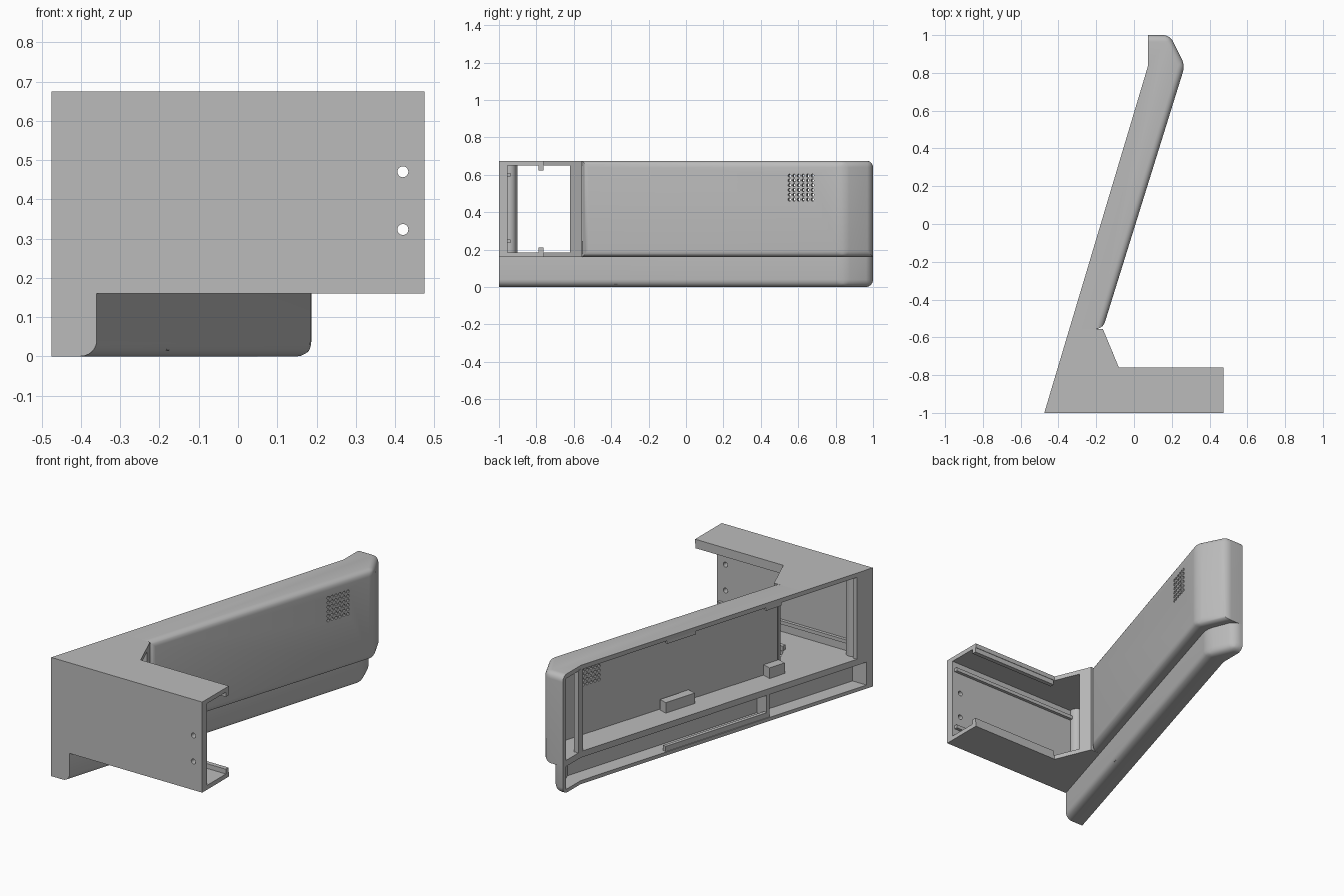
import bpy, bmesh, math
from mathutils import Matrix, Vector

if "Cube" in bpy.data.objects:
    bpy.data.objects.remove(bpy.data.objects["Cube"])

grey = bpy.data.materials.new("plain grey")
grey.use_nodes = True
grey.diffuse_color = (0.5, 0.5, 0.5, 1)
grey.node_tree.nodes["Principled BSDF"].inputs["Base Color"].default_value = (0.5, 0.5, 0.5, 1)

SLOPE = 0.55 / 1.84                      # lean of the arm in plan
TURN = -math.atan(SLOPE)
INWARD = Vector((math.cos(TURN), math.sin(TURN)))


def finish(name, bm):
    bmesh.ops.recalc_face_normals(bm, faces=bm.faces)
    mesh = bpy.data.meshes.new(name)
    bm.to_mesh(mesh)
    bm.free()
    mesh.materials.append(grey)
    obj = bpy.data.objects.new(name, mesh)
    bpy.context.collection.objects.link(obj)
    return obj


def prism(name, outline, z0, z1, top=(), bottom=(), posts=(), radius=0.03):
    """Extrude a plan outline; round the listed corner chains and upright edges."""
    bm = bmesh.new()
    low = [bm.verts.new((x, y, z0)) for x, y in outline]
    high = [bm.verts.new((x, y, z1)) for x, y in outline]
    bm.faces.new(low)
    bm.faces.new(high)
    n = len(outline)
    for i in range(n):
        j = (i + 1) % n
        bm.faces.new((low[i], low[j], high[j], high[i]))
    pairs = [(low[i], high[i]) for i in posts]
    for ring, chain in ((low, bottom), (high, top)):
        pairs += [(ring[a], ring[b]) for a, b in zip(chain, chain[1:])]
    edges = [bm.edges.get(p) for p in pairs]
    if edges:
        bmesh.ops.bevel(bm, geom=edges, offset=radius, segments=6, profile=0.5,
                        affect='EDGES', clamp_overlap=True)
    return finish(name, bm)


def box(name, centre, size, turn=0.0):
    bm = bmesh.new()
    m = Matrix.Translation(centre) @ Matrix.Rotation(turn, 4, 'Z') @ Matrix.Diagonal((*size, 1))
    bmesh.ops.create_cube(bm, size=1, matrix=m)
    return finish(name, bm)


def arm_box(name, y, depth, z0, z1, length, thick):
    """Box aligned with the arm, set a given depth behind its open side."""
    p = Vector((-0.475 + SLOPE * (y + 1), y)) + INWARD * depth
    return box(name, (p.x, p.y, (z0 + z1) / 2), (thick, length, z1 - z0), TURN)


def rods(name, centres, radius, length, axis, sides):
    bm = bmesh.new()
    spin = Vector((0, 0, 1)).rotation_difference(Vector(axis)).to_matrix().to_4x4()
    for c in centres:
        bmesh.ops.create_cone(bm, cap_ends=True, segments=sides, radius1=radius, radius2=radius,
                              depth=length, matrix=Matrix.Translation(c) @ spin)
    return finish(name, bm)


def cut(obj, *cutters):
    bpy.context.view_layer.objects.active = obj
    for c in cutters:
        mod = obj.modifiers.new("opening", 'BOOLEAN')
        mod.operation = 'DIFFERENCE'
        mod.solver = 'EXACT'
        mod.object = c
        bpy.ops.object.modifier_apply(modifier=mod.name)


def smooth(obj):
    bpy.ops.object.select_all(action='DESELECT')
    obj.select_set(True)
    bpy.context.view_layer.objects.active = obj
    bpy.ops.object.shade_smooth_by_angle(angle=math.radians(30))


# Outer shells
leg = prism("front_housing", [(-0.475, -1), (0.475, -1), (0.475, -0.76), (-0.08, -0.76),
                              (-0.165, -0.555), (-0.342, -0.555)], 0.16, 0.675)
arm = prism("arm_housing", [(-0.342, -0.555), (-0.165, -0.555), (0.27, 0.84), (0.19, 1),
                            (0.075, 1), (0.075, 0.84)], 0.16, 0.675,
            top=(1, 2, 3, 4), bottom=(1, 2, 3), posts=(1, 2, 3), radius=0.035)
strip = prism("lower_channel", [(-0.475, -1), (-0.36, -1), (0.195, 0.84), (0.13, 1),
                                (0.075, 1), (0.075, 0.84)], 0, 0.16,
              bottom=(1, 2, 3, 4), posts=(2, 3), radius=0.04)

# Hollows, open on the long side and at the leg
upper = prism("upper_cavity", [(-0.43, -0.955), (0.6, -0.955), (0.6, -0.62), (-0.16, -0.62),
                               (-0.19, -0.555), (0.24, 0.84), (0.17, 0.97), (-0.1, 0.97),
                               (-0.1, 0.82), (-0.6, -0.9), (-0.42, -0.9)], 0.185, 0.65)
lower = prism("lower_cavity", [(-0.6, -0.96), (-0.375, -0.96), (0.165, 0.83), (0.11, 0.97),
                               (0, 0.97), (0, 0.82)], 0.02, 0.15)
screws = rods("screw_holes", [(0.42, -0.98, z) for z in (0.323, 0.47)], 0.014, 0.2, (0, 1, 0), 20)
grille = rods("grille_holes",
              [(0.27 + SLOPE * 1.04 * (y - 0.84), y, 0.468 + 0.0255 * k)
               for y in [0.553 + 0.0245 * i for i in range(6)] for k in range(6)],
              0.0085, 0.1, (INWARD.x, INWARD.y, 0), 10)
cut(leg, upper, screws)
cut(arm, upper, grille)
cut(strip, lower)
for helper in (upper, lower, screws, grille):
    bpy.data.objects.remove(helper)
for shell in (leg, arm, strip):
    smooth(shell)

# Lips and rails of the leg
for label, z_lip, z_rail in (("top", 0.637, 0.6), ("bottom", 0.198, 0.245)):
    box(label + "_lip", (0.2, -0.775, z_lip), (0.55, 0.025, 0.028), 0)
    box(label + "_rail", (0.02, -0.95, z_rail), (0.88, 0.025, 0.02), 0)
smooth(rods("corner_post", [(-0.39, -0.945, 0.4175)], 0.038, 0.475, (0, 0, 1), 24))

# Posts, blocks and clips inside the arm
box("end_post", (0.088, 0.84, 0.4175), (0.03, 0.04, 0.475), 0)
arm_box("long_block", 0.14, 0.12, 0.18, 0.245, 0.19, 0.05)
arm_box("short_block", -0.47, 0.12, 0.18, 0.245, 0.1, 0.05)
arm_box("long_clip", 0.2, 0.015, 0.63, 0.655, 0.19, 0.02)
arm_box("short_clip", -0.38, 0.015, 0.63, 0.655, 0.1, 0.02)
arm_box("channel_rail", -0.02, 0.015, 0.015, 0.05, 0.67, 0.02)
arm_box("channel_rib", -0.345, 0.055, 0.015, 0.155, 0.02, 0.1)
